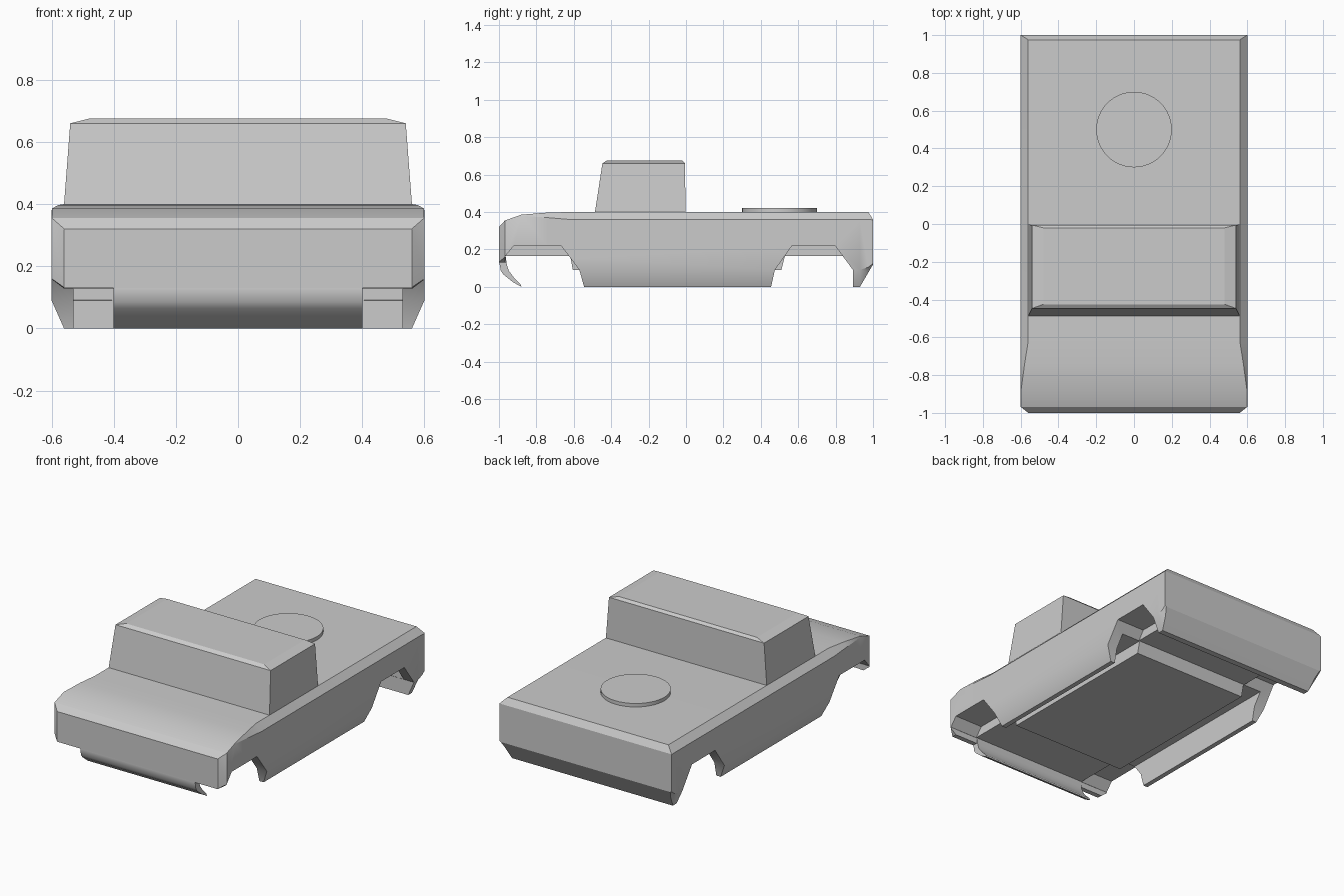
import bpy, bmesh, math

if "Cube" in bpy.data.objects:
    bpy.data.objects.remove(bpy.data.objects["Cube"])


def loft(name, rings):
    """Closed solid from equally sized rings of points."""
    bm = bmesh.new()
    vs = [[bm.verts.new(p) for p in r] for r in rings]
    n = len(vs[0])
    for a, b in zip(vs, vs[1:]):
        for i in range(n):
            bm.faces.new((a[i], a[(i + 1) % n], b[(i + 1) % n], b[i]))
    bm.faces.new(vs[0])
    bm.faces.new(vs[-1])
    bmesh.ops.recalc_face_normals(bm, faces=bm.faces)
    me = bpy.data.meshes.new(name)
    bm.to_mesh(me)
    bm.free()
    ob = bpy.data.objects.new(name, me)
    bpy.context.collection.objects.link(ob)
    return ob


def prism(name, profile, x0, x1):
    """Side profile (y, z) extruded across x."""
    return loft(name, [[(x, y, z) for y, z in profile] for x in (x0, x1)])


def rect(x, y0, y1, z):
    return [(-x, y0, z), (x, y0, z), (x, y1, z), (-x, y1, z)]


def smooth(ob, deg=25):
    bpy.ops.object.select_all(action='DESELECT')
    ob.select_set(True)
    bpy.context.view_layer.objects.active = ob
    bpy.ops.object.shade_smooth_by_angle(angle=math.radians(deg))


# Body hull sections: y, top x, top z, side x, shoulder z, lower z, bottom x, bottom z
sections = [
    (-1.0, .559, .32, .56, .318, .132, .559, .13),
    (-.968, .599, .355, .6, .353, .16, .56, .13),
    (-.88, .598, .386, .6, .380, .09, .56, 0),
    (-.74, .579, .397, .6, .370, .09, .56, 0),
    (-.62, .56, .40, .6, .36, .09, .56, 0),
    (.93, .56, .40, .6, .36, .09, .56, 0),
    (.975, .56, .40, .6, .36, .105, .575, .077),
    (1.0, .599, .36, .6, .358, .125, .59, .12),
]
rings = []
for y, tx, tz, sx, sz, lz, bx, bz in sections:
    half = [(tx, tz), (sx, sz), (sx, lz), (bx, bz)]
    rings.append([(x, y, z) for x, z in half] + [(-x, y, z) for x, z in half[::-1]])
body = loft("body", rings)

# Hollow underside and the four wheel arches
front_arch = [(-.966, -.1), (-.966, .165), (-.92, .22), (-.668, .22),
              (-.57, .09), (-.545, 0), (-.545, -.1)]
rear_arch = [(.455, -.1), (.455, 0), (.475, .09), (.567, .22),
             (.797, .22), (.893, .09), (.893, -.1)]
cutters = [loft("underside_cutter", [rect(.53, -.967, .892, -.1), rect(.53, -.967, .892, .165)])]
for side in (-1, 1):
    for label, prof in (("front", front_arch), ("rear", rear_arch)):
        cutters.append(prism(label + "_arch_cutter", prof, side * .405, side * .7))
for c in cutters:
    m = body.modifiers.new(c.name, 'BOOLEAN')
    m.operation = 'DIFFERENCE'
    m.solver = 'EXACT'
    m.object = c
    c.hide_render = True
bpy.context.view_layer.objects.active = body
body.select_set(True)
for m in list(body.modifiers):
    bpy.ops.object.modifier_apply(modifier=m.name)
for c in cutters:
    bpy.data.objects.remove(c, do_unlink=True)
smooth(body)

# Floor pan between the axles
loft("floor_pan", [rect(.4, -.605, .51, .09), rect(.4, -.62, .53, .17)])

# Curved front bumper lip
lip = [(-.999, .135), (-.99, .085), (-.975, .065), (-.925, .025), (-.88, 0),
       (-.885, .015), (-.92, .05), (-.947, .085), (-.958, .12), (-.965, .17), (-.985, .17)]
smooth(prism("front_lip", lip, -.4, .4), 35)

# Cabin with bevelled roof
loft("cabin", [rect(.56, -.487, -.003, .398), rect(.54, -.447, -.005, .66),
               rect(.48, -.425, -.02, .675)])

# Round hatch on the rear deck
circle = [(.2 * math.cos(a), .5 + .2 * math.sin(a)) for a in
          (2 * math.pi * i / 48 for i in range(48))]
hatch = loft("deck_hatch", [[(x, y, z) for x, y in circle] for z in (.39, .422)])
smooth(hatch)
